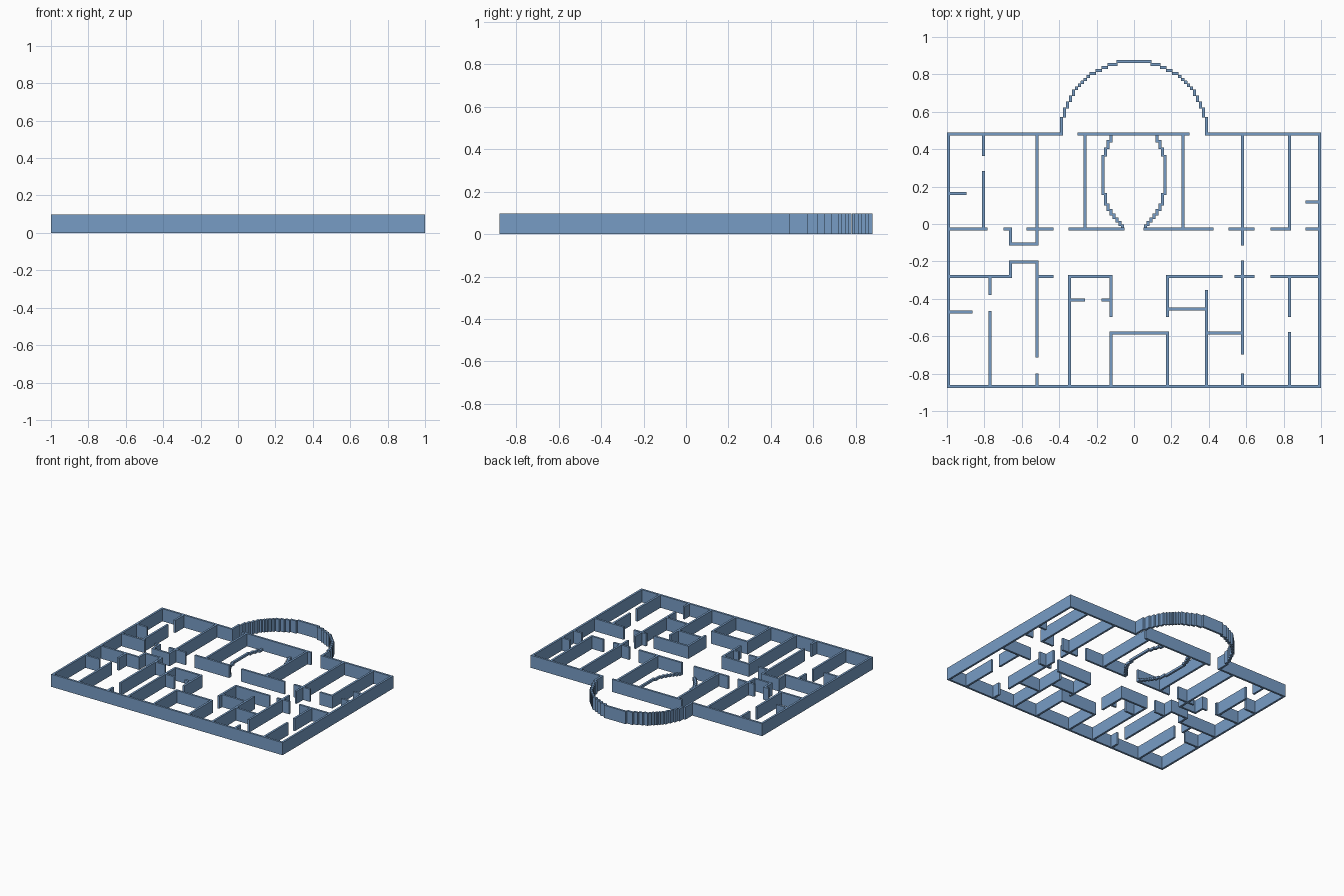
import bpy, bmesh, math
from mathutils import Matrix

if "Cube" in bpy.data.objects:
    bpy.data.objects.remove(bpy.data.objects["Cube"])

T = 0.016      # wall thickness
H = 0.098      # wall height
CURB = 0.018   # height of the oval curb

mat = bpy.data.materials.new("steel_blue")
mat.use_nodes = True
BLUE = (0.185, 0.335, 0.56, 1)
mat.diffuse_color = BLUE
mat.node_tree.nodes["Principled BSDF"].inputs["Base Color"].default_value = BLUE


def build(name, boxes, height=H):
    """One object from a list of (x0, x1, y0, y1) footprints."""
    bm = bmesh.new()
    for x0, x1, y0, y1 in boxes:
        m = Matrix.Translation(((x0 + x1) / 2, (y0 + y1) / 2, height / 2))
        m = m @ Matrix.Diagonal((abs(x1 - x0), abs(y1 - y0), height, 1))
        bmesh.ops.create_cube(bm, size=1, matrix=m)
    me = bpy.data.meshes.new(name)
    bm.to_mesh(me)
    bm.free()
    me.materials.append(mat)
    ob = bpy.data.objects.new(name, me)
    bpy.context.collection.objects.link(ob)
    return ob


def across(y, *spans):
    return [(a, b, y - T / 2, y + T / 2) for a, b in spans]


def along(x, *spans):
    return [(x - T / 2, x + T / 2, a, b) for a, b in spans]


# Main wall lines
F, B, M, C = -0.87, 0.481, -0.027, -0.281   # front, back, middle, corridor
F0, B1 = F - T / 2, B + T / 2

# Outer shell
build("front_outer_wall", across(F, (-1, 1)))
build("back_outer_wall", across(B, (-1, -0.383), (-0.302, 0.298), (0.383, 1)))
build("side_outer_walls", along(-0.992, (F0, B1)) + along(0.992, (F0, B1)))

# Walls on both sides of the corridor
build("middle_wall", across(M, (-1, -0.784), (-0.698, -0.652), (-0.575, -0.43),
      (-0.35, -0.052), (0.052, 0.425), (0.505, 0.645), (0.73, 0.84), (0.917, 1)))
build("corridor_wall", across(C, (-1, -0.652), (-0.527, -0.43), (-0.353, -0.115),
      (0.171, 0.473), (0.537, 0.645), (0.73, 1)))

# Partitions of the back rooms
build("back_partitions",
      along(-0.805, (0.364, B), (M, 0.283))
      + along(-0.519, (-0.115, B))
      + along(-0.262, (M, B)) + along(0.262, (M, B))
      + along(0.58, (-0.115, B)) + along(0.832, (M, B))
      + across(0.163, (-1, -0.896)) + across(0.118, (0.917, 1)))

# Niches beside the corridor
build("corridor_niches",
      along(-0.66, (-0.115, M), (C, -0.195))
      + across(-0.107, (-0.668, -0.511)) + across(-0.203, (-0.668, -0.511)))

# Partitions of the front rooms
build("front_partitions",
      along(-0.77, (-0.38, C), (F, -0.465))
      + along(-0.519, (-0.714, -0.195), (F, -0.8))
      + along(-0.345, (F, C))
      + along(-0.123, (-0.497, C), (F, -0.578))
      + along(0.179, (-0.497, C), (F, -0.578))
      + along(0.387, (F, -0.353))
      + along(0.58, (-0.698, -0.195), (F, -0.8))
      + along(0.832, (-0.497, C), (F, -0.578))
      + across(-0.47, (-1, -0.864))
      + across(-0.407, (-0.35, -0.262), (-0.174, -0.12))
      + across(-0.455, (0.174, 0.39))
      + across(-0.583, (-0.131, 0.187), (0.382, 0.585)))

# Stepped half-round bow: equal steps grouped into straight runs
P, R = 0.0162, 24.1
runs = {}
for k in range(18):
    d = round(math.sqrt(R * R - k * k))
    if k <= d:
        runs.setdefault(d, []).append(k)
bow = []
for d, ks in runs.items():
    a, b = (ks[0] - 0.5) * P, (ks[-1] + 0.7) * P
    for s in (-1, 1):
        bow += across(B + d * P, (s * a, s * b))
        bow += along(s * d * P, (B + a, B + b))
build("bow_wall", bow)

# Low stepped oval curb, mirrored left and right
oval = [(0.123, 0.435, B), (0.140, 0.40, 0.448), (0.153, 0.36, 0.41),
        (0.166, 0.155, 0.368), (0.153, 0.10, 0.165), (0.140, 0.07, 0.11),
        (0.124, 0.046, 0.08), (0.108, 0.026, 0.055), (0.092, 0.008, 0.034),
        (0.076, -0.01, 0.016), (0.061, -0.03, -0.003)]
build("oval_curb", [b for x, a, c in oval for s in (-1, 1)
                    for b in along(s * x, (a, c))], CURB)
